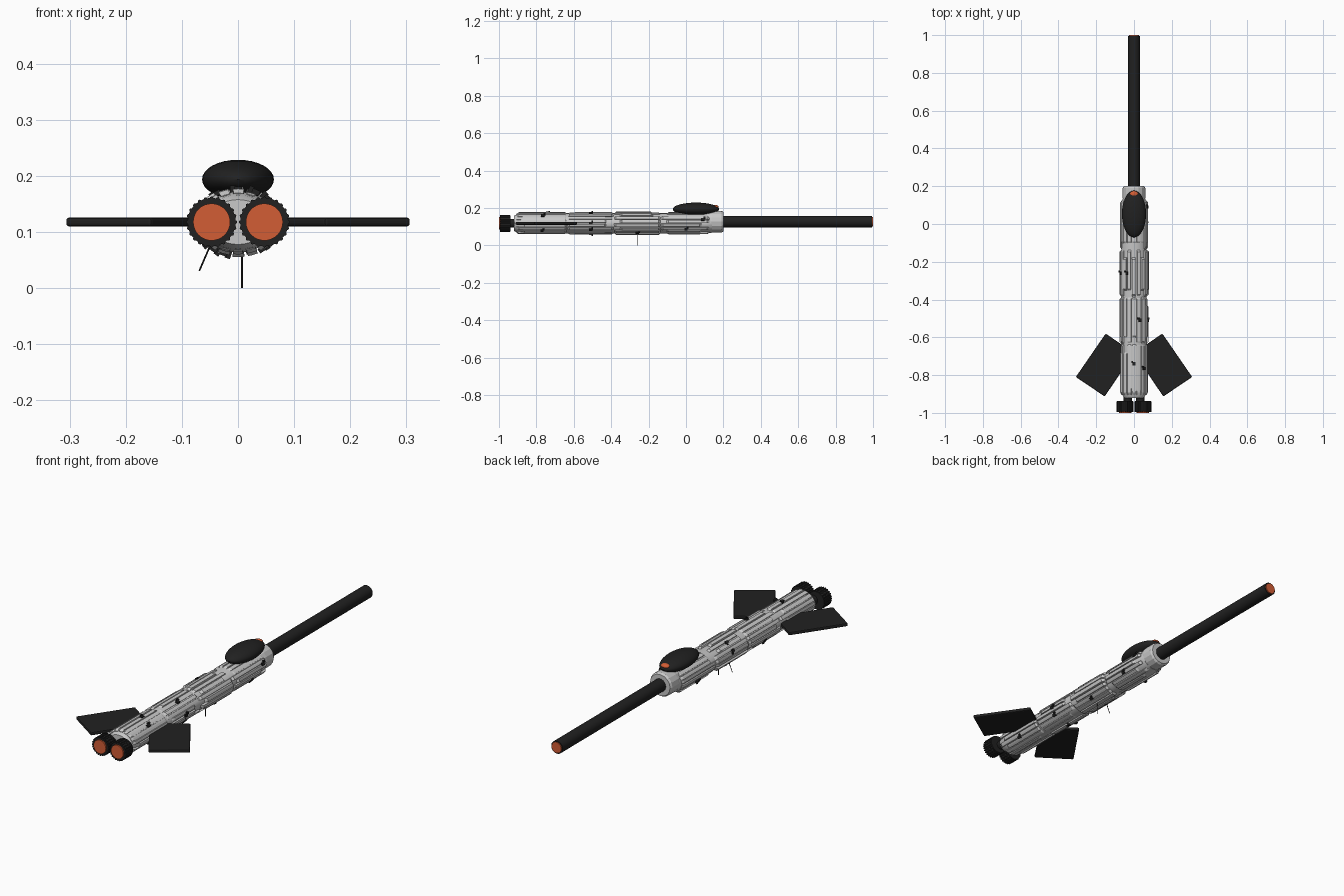
import bpy, bmesh, math, random
from mathutils import Vector, Matrix

random.seed(4)
cube = bpy.data.objects.get("Cube")
if cube:
    bpy.data.objects.remove(cube, do_unlink=True)


def material(name, rgb):
    m = bpy.data.materials.new(name)
    m.use_nodes = True
    m.diffuse_color = (*rgb, 1)
    m.node_tree.nodes["Principled BSDF"].inputs["Base Color"].default_value = (*rgb, 1)
    return m


grey = material("hull grey", (0.58, 0.58, 0.58))
black = material("matte black", (0.015, 0.015, 0.015))
orange = material("glow orange", (0.65, 0.11, 0.035))
AXIS = 0.118


def finish(bm, name, mat, smooth=False):
    bmesh.ops.recalc_face_normals(bm, faces=bm.faces)
    me = bpy.data.meshes.new(name)
    bm.to_mesh(me)
    bm.free()
    ob = bpy.data.objects.new(name, me)
    bpy.context.collection.objects.link(ob)
    me.materials.append(mat)
    if smooth:
        bpy.ops.object.select_all(action="DESELECT")
        ob.select_set(True)
        bpy.context.view_layer.objects.active = ob
        bpy.ops.object.shade_smooth_by_angle(angle=math.radians(35))
    return ob


def loft(name, rings, mat, sides=32, x=0, smooth=True):
    """Skin elliptical rings (y, centre z, x radius, z radius) along y."""
    bm = bmesh.new()
    loops = []
    for y, z, rx, rz in rings:
        loops.append([bm.verts.new((x + rx * math.cos(a), y, z + rz * math.sin(a)))
                      for a in (math.tau * i / sides for i in range(sides))])
    for a, b in zip(loops, loops[1:]):
        for i in range(sides):
            j = (i + 1) % sides
            bm.faces.new((a[i], a[j], b[j], b[i]))
    bm.faces.new(loops[0])
    bm.faces.new(loops[-1])
    return finish(bm, name, mat, smooth)


def tube(name, y0, y1, r, mat, x=0, z=AXIS, sides=32):
    return loft(name, [(y0, z, r, r), (y1, z, r, r)], mat, sides, x)


def rod(bm, start, end, r):
    a, b = Vector(start), Vector(end)
    rot = (b - a).to_track_quat("Z", "Y").to_matrix().to_4x4()
    bmesh.ops.create_cone(bm, cap_ends=True, segments=8, radius1=r, radius2=r,
                          depth=(b - a).length, matrix=Matrix.Translation((a + b) / 2) @ rot)


# Inner hull, rounded at the tail
loft("hull_core", [(-0.92, AXIS, 0.052, 0.040), (-0.905, AXIS, 0.062, 0.048),
                   (-0.87, AXIS, 0.068, 0.054), (0.10, AXIS, 0.066, 0.054),
                   (0.14, 0.122, 0.058, 0.054)], grey)


def hull_panels(name, y0, y1, scale, count=18):
    """Raised lengthwise strips with bevelled ends around the hull."""
    bm = bmesh.new()
    step = math.tau / count
    for k in range(count):
        lift = random.choice((0.93, 0.97, 1.0, 1.0)) * scale
        start = y0 + random.choice((0, 0, 0.03))
        end = y1 - random.choice((0, 0, 0, 0.04))
        a0 = (k + random.uniform(0.02, 0.14)) * step
        a1 = (k + random.uniform(0.86, 0.98)) * step
        rings = []
        for y, s in ((start, 0.86), (start + 0.012, lift), (end - 0.012, lift), (end, 0.86)):
            ring = []
            for f, t in ((0.84, 0), (s, 0.06), (s, 0.5), (s, 0.94), (0.84, 1)):
                a = a0 + (a1 - a0) * t
                ring.append(bm.verts.new((0.076 * f * math.cos(a), y,
                                          AXIS + 0.060 * f * math.sin(a))))
            rings.append(ring)
        for p, q in zip(rings, rings[1:]):
            for i in range(4):
                bm.faces.new((p[i], p[i + 1], q[i + 1], q[i]))
            bm.faces.new((p[4], p[0], q[0], q[4]))
        bm.faces.new(rings[0])
        bm.faces.new(rings[-1])
    finish(bm, name, grey)


for i, (y0, y1, s) in enumerate(((-0.905, -0.635, 0.99), (-0.635, -0.385, 1.0),
                                 (-0.385, -0.135, 1.04), (-0.135, 0.125, 0.99))):
    hull_panels(f"hull_panels_{i + 1}", y0, y1, s)

# Nose collar and long barrel
loft("nose_collar", [(0.10, 0.125, 0.056, 0.054), (0.14, 0.127, 0.060, 0.058),
                     (0.19, 0.127, 0.060, 0.058), (0.20, 0.127, 0.054, 0.052),
                     (0.20, 0.127, 0.036, 0.036)], grey, 16, smooth=False)
tube("barrel", 0.18, 0.995, 0.031, black, z=0.127)
tube("barrel_glow", 0.99, 1.0, 0.026, orange, z=0.127)

# Twin engines with ribbed rims
for side, x in (("left", 0.047), ("right", -0.047)):
    tube(f"engine_{side}", -0.993, -0.937, 0.043, black, x)
    tube(f"engine_glow_{side}", -1.0, -0.98, 0.033, orange, x)
    tube(f"engine_mount_{side}", -0.94, -0.90, 0.022, black, x * 0.7)
    bm = bmesh.new()
    for k in range(24):
        a = math.tau * k / 24
        px, pz = x + 0.042 * math.cos(a), AXIS + 0.042 * math.sin(a)
        rod(bm, (px, -0.995, pz), (px, -0.94, pz), 0.0035)
    finish(bm, f"engine_ribs_{side}", black)

# Swept rectangular fins with rounded edges
for side, s in (("left", 1), ("right", -1)):
    bm = bmesh.new()
    outline = ((0.15, -0.58), (0.308, -0.81), (0.155, -0.913), (0.0, -0.683))
    lower = [bm.verts.new((s * x, y, AXIS - 0.008)) for x, y in outline]
    upper = [bm.verts.new((s * x, y, AXIS + 0.008)) for x, y in outline]
    bm.faces.new(lower)
    bm.faces.new(upper)
    for i in range(4):
        j = (i + 1) % 4
        bm.faces.new((lower[i], lower[j], upper[j], upper[i]))
    fin = finish(bm, f"fin_{side}", black)
    bevel = fin.modifiers.new("rounded edge", "BEVEL")
    bevel.width, bevel.segments = 0.005, 2

# Canopy pod and its glowing nose lamp
for name, loc, size, mat in (("canopy", (0, 0.053, 0.194), (0.064, 0.124, 0.035), black),
                             ("canopy_lamp", (0, 0.157, 0.205), (0.022, 0.017, 0.011), orange)):
    bm = bmesh.new()
    bmesh.ops.create_uvsphere(bm, u_segments=32, v_segments=16, radius=1)
    bmesh.ops.scale(bm, vec=size, verts=bm.verts)
    bmesh.ops.translate(bm, vec=loc, verts=bm.verts)
    finish(bm, name, mat, True)

# Small black fittings on the hull: (y, angle in degrees)
bm = bmesh.new()
for y, deg in ((-0.74, 90), (-0.765, 45), (-0.77, 215), (-0.77, 320), (-0.51, 65),
               (-0.51, 0), (-0.51, 205), (-0.51, 250), (-0.51, 325), (-0.26, 120),
               (-0.26, 160), (-0.26, 235), (-0.26, 305), (0, 205), (0, 330), (0.09, 20)):
    a = math.radians(deg)
    spot = Vector((0.075 * math.cos(a), y, AXIS + 0.059 * math.sin(a)))
    turn = Matrix.Rotation(-a, 4, "Y")
    for dy, dt, size in ((0, 0, (0.009, 0.018, 0.014)), (0.009, 0.009, (0.013, 0.010, 0.010))):
        place = Matrix.Translation(spot + Vector((0, dy, 0))) @ turn @ Matrix.Translation((0, 0, dt))
        bmesh.ops.create_cube(bm, size=1, matrix=place @ Matrix.Diagonal((*size, 1)))
finish(bm, "hull_fittings", black)

# Belly antennas
bm = bmesh.new()
rod(bm, (0.007, -0.26, 0.065), (0.007, -0.26, 0), 0.0018)
rod(bm, (-0.050, -0.26, 0.075), (-0.069, -0.26, 0.031), 0.0015)
finish(bm, "belly_antennas", black)
